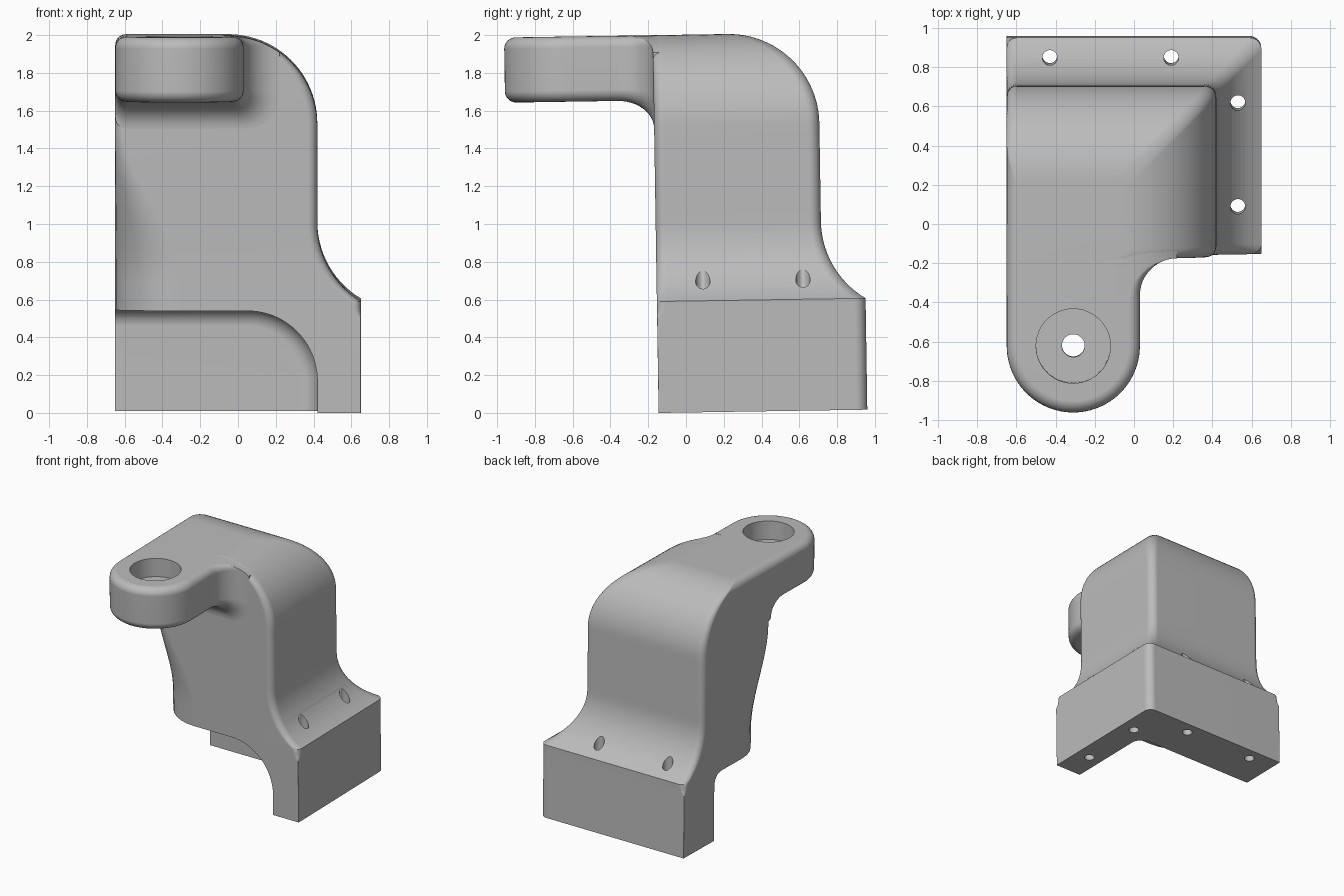
import bpy, bmesh, math
from mathutils import Vector

if "Cube" in bpy.data.objects:
    bpy.data.objects.remove(bpy.data.objects["Cube"], do_unlink=True)

grey = bpy.data.materials.new("plain_grey")
grey.use_nodes = True
grey.diffuse_color = (0.5, 0.5, 0.5, 1)
grey.node_tree.nodes["Principled BSDF"].inputs["Base Color"].default_value = (0.5, 0.5, 0.5, 1)

LEFT, FRONT, TOP = -0.65, -0.145, 2.0
EDGE = 0.06
TILT = 0.0157


def loft(name, rings):
    """Skin a list of equal-length rings and cap both ends."""
    bm = bmesh.new()
    rows = [[bm.verts.new(p) for p in ring] for ring in rings]
    n = len(rows[0])
    for a, b in zip(rows, rows[1:]):
        for i in range(n):
            j = (i + 1) % n
            bm.faces.new((a[i], a[j], b[j], b[i]))
    bm.faces.new(rows[0])
    bm.faces.new(rows[-1])
    bmesh.ops.recalc_face_normals(bm, faces=bm.faces)
    mesh = bpy.data.meshes.new(name)
    bm.to_mesh(mesh)
    bm.free()
    mesh.materials.append(grey)
    obj = bpy.data.objects.new(name, mesh)
    bpy.context.collection.objects.link(obj)
    return obj


def arc(cx, cy, r, start, end, n):
    return [(cx + r * math.cos(math.radians(start + (end - start) * i / n)),
             cy + r * math.sin(math.radians(start + (end - start) * i / n))) for i in range(n + 1)]


def rounded_rect(x0, x1, y0, y1, radii, extra=0):
    """Corners in order: low right, high right, high left, low left."""
    a, b, c, d = radii
    pts = arc(x1 - a, y0 + a, a, -90, 0, 8) + arc(x1 - b, y1 - b, b, 0, 90, 8)
    for i in range(1, extra + 1):
        t = i / (extra + 1)
        pts.append((x1 - b + (x0 + c - x1 + b) * t, y1))
    return pts + arc(x0 + c, y1 - c, c, 90, 180, 8) + arc(x0 + d, y0 + d, d, 180, 270, 8)


def cylinder(name, x, y, z0, z1, r):
    circle = arc(x, y, r, 0, 352.5, 47)
    return loft(name, [[(px, py, z) for px, py in circle] for z in (z0, z1)])


def cut(obj, cutter):
    cutter.hide_render = True
    mod = obj.modifiers.new("cut", "BOOLEAN")
    mod.operation, mod.solver, mod.object = "DIFFERENCE", "EXACT", cutter
    bpy.context.view_layer.objects.active = obj
    bpy.ops.object.modifier_apply(modifier=mod.name)
    bpy.data.objects.remove(cutter, do_unlink=True)


def clamp(v):
    return max(0.0, min(1.0, v))


# Outer profile as (height, inset): plinth, concave flare, wall, rounded shoulder
R = 0.48
profile = [(z, 0) for z in (0, 0.3, 0.5, 0.53, 0.56)]
profile += [(1 - R * math.sin(a), 0.23 - R + R * math.cos(a))
            for a in (math.radians(58.7 * (1 - i / 14)) for i in range(15))]
profile += [(1 + 0.52 * i / 10, 0.23) for i in range(1, 11)]
profile += [(1.52 + R * math.sin(a), 0.23 + R * (1 - math.cos(a)))
            for a in (math.radians(90 * i / 24) for i in range(1, 25))]

rings = []
for z, inset in profile:
    t = clamp((1.5 - z) / 0.8)
    sweep = 0.05 + 0.31 * t * t * (3 - 2 * t)
    edge = 0.002 + 0.05 * math.sqrt(clamp((z - 0.5) / 0.09))
    lip = max(0, z - TOP + EDGE)
    lip = EDGE - math.sqrt(max(0, EDGE ** 2 - lip ** 2))
    section = rounded_rect(LEFT + lip, 0.65 - inset, FRONT, 0.96 - inset, (edge, EDGE, edge, sweep))
    rings.append([(x, y, z) for x, y in section])
body = loft("bracket_body", rings)

# Clearance under the body, leaving two plinth walls with a filleted inside
rings = []
back, fillet = 0.57, 0.09
steps = [(-1.2, 0), (back - fillet, 0)]
steps += [(back - fillet + fillet * math.sin(a), fillet * (1 - math.cos(a)))
          for a in (math.radians(15 * i) for i in range(1, 7))]
for y, s in steps:
    outline = [(-1, -0.5), (0.42 - s, -0.5)] + arc(0.05, 0.17, 0.37 - s, 0, 90, 20) + [(-1, 0.54 - s)]
    rings.append([(x, y, z) for x, z in outline])
cut(body, loft("clearance_cutter", rings))

# Bolt holes through the plinth
for x, y in ((-0.43, 0.86), (0.19, 0.86), (0.53, 0.63), (0.53, 0.1)):
    cut(body, cylinder("bolt_cutter", x, y, -0.2, 1.2, 0.038))

# Rounded arm end with softened rims
ARM_X, ARM_Y, ARM_R, ARM_Z = -0.31, -0.592, 0.34, 1.655
JOIN = 0.19
arm_start = FRONT - JOIN
levels = [(ARM_Z + EDGE * (1 - math.cos(a)), EDGE * (1 - math.sin(a)))
          for a in (math.radians(15 * i) for i in range(7))]
levels += [(TOP + ARM_Z - z, s) for z, s in reversed(levels)]
rings = []
for z, s in levels:
    r = ARM_R - s
    outline = arc(ARM_X, ARM_Y, r, 180, 360, 48) + [(ARM_X + r, arm_start), (ARM_X - r, arm_start)]
    rings.append([(x, y, z) for x, y in outline])
arm = loft("arm_end", rings)
cut(arm, cylinder("counterbore_cutter", ARM_X, ARM_Y, TOP - 0.15, TOP + 0.3, 0.19))
cut(arm, cylinder("pin_cutter", ARM_X, ARM_Y, 1.4, TOP + 0.3, 0.058))


# Arm root flaring sideways and down into the body, under the shoulder curve
def shoulder(x):
    d = x - (0.42 - R)
    return TOP if d <= 0 else 1.52 + math.sqrt(R * R - d * d) - 0.002


rings = []
stations = [(arm_start + JOIN * math.sin(a), 1 - math.cos(a))
            for a in (math.radians(7.5 * i) for i in range(13))] + [(0.03, 1)]
for y, e in stations:
    section = rounded_rect(LEFT, 0.03 + JOIN * e, ARM_Z - 0.15 * e, TOP,
                           (EDGE + 0.12 * e, EDGE, EDGE, EDGE), 24)
    rings.append([(x, y, min(z, shoulder(x))) for x, z in section])
root = loft("arm_root", rings)

# Shared lean and shading
for obj in (body, arm, root):
    obj.rotation_euler.x = TILT
    obj.location.z = 0.002
    bpy.ops.object.select_all(action="DESELECT")
    obj.select_set(True)
    bpy.context.view_layer.objects.active = obj
    bpy.ops.object.shade_smooth_by_angle(angle=math.radians(32))
    weighted = obj.modifiers.new("weighted", "WEIGHTED_NORMAL")
    weighted.keep_sharp = True
